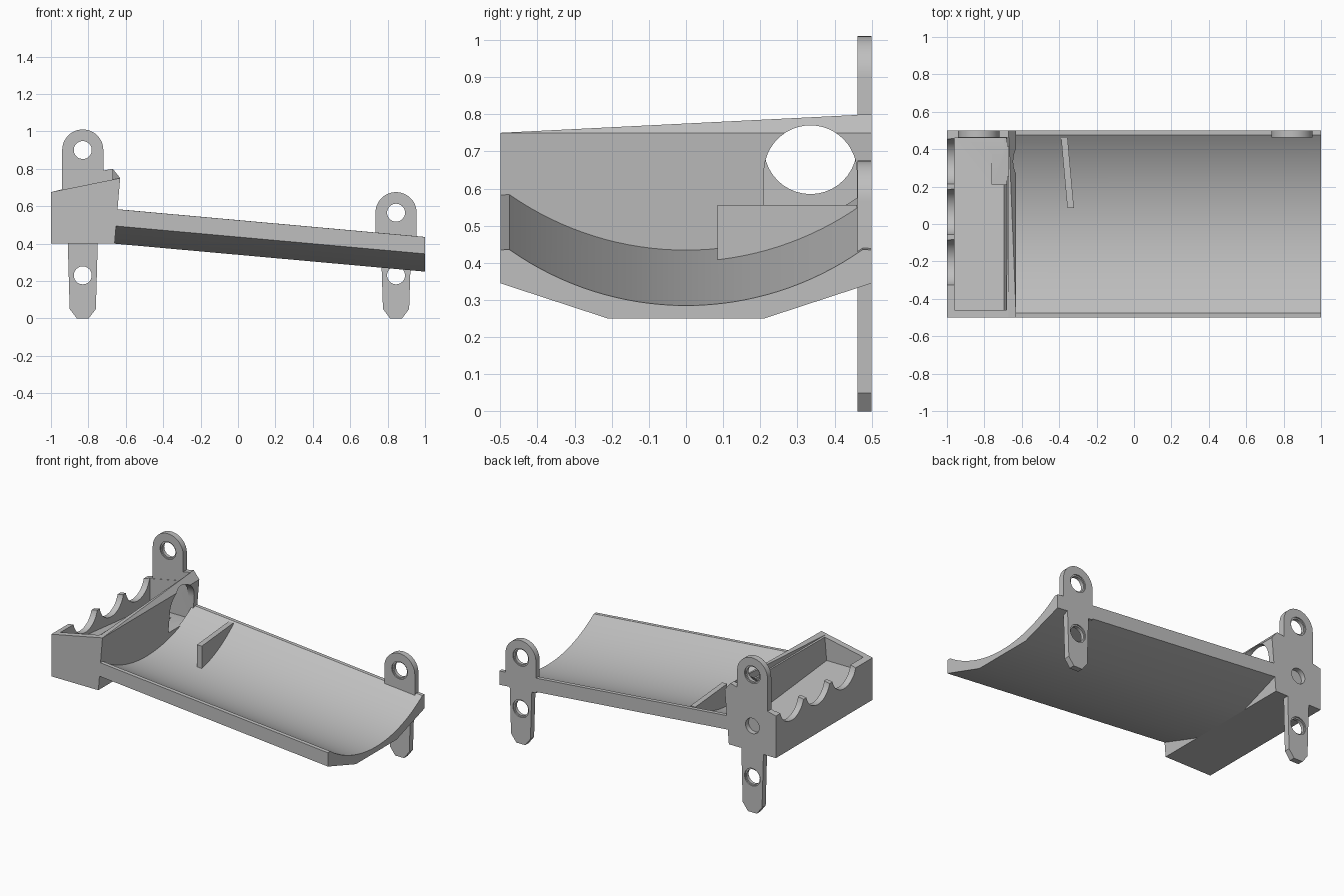
import bpy
import bmesh
import math
from mathutils import Vector

cube = bpy.data.objects.get("Cube")
if cube:
    bpy.data.objects.remove(cube, do_unlink=True)

grey = bpy.data.materials.new("plain_grey")
grey.use_nodes = True
COLOUR = (0.52, 0.52, 0.52, 1)
grey.diffuse_color = COLOUR
grey.node_tree.nodes["Principled BSDF"].inputs["Base Color"].default_value = COLOUR


def finish(name, bm):
    bmesh.ops.recalc_face_normals(bm, faces=bm.faces[:])
    mesh = bpy.data.meshes.new(name)
    bm.to_mesh(mesh)
    bm.free()
    mesh.materials.append(grey)
    obj = bpy.data.objects.new(name, mesh)
    bpy.context.collection.objects.link(obj)
    return obj


def prism(name, profile, axis, start, end):
    """Extrude a profile along x (profile is y, z) or along y (profile is x, z)."""
    bm = bmesh.new()
    place = (lambda a, b: (start, a, b)) if axis == "x" else (lambda a, b: (a, start, b))
    face = bm.faces.new([bm.verts.new(place(a, b)) for a, b in profile])
    moved = bmesh.ops.extrude_face_region(bm, geom=[face])["geom"]
    step = end - start
    shift = Vector((step, 0, 0)) if axis == "x" else Vector((0, step, 0))
    bmesh.ops.translate(bm, vec=shift, verts=[v for v in moved if isinstance(v, bmesh.types.BMVert)])
    return finish(name, bm)


def hull(name, points):
    bm = bmesh.new()
    for p in points:
        bm.verts.new(p)
    bmesh.ops.convex_hull(bm, input=bm.verts[:])
    bmesh.ops.dissolve_limit(bm, angle_limit=0.01, verts=bm.verts[:], edges=bm.edges[:])
    return finish(name, bm)


def arc(cx, cz, r, a0, a1, n):
    angles = [math.radians(a0 + (a1 - a0) * i / n) for i in range(n + 1)]
    return [(cx + r * math.cos(a), cz + r * math.sin(a)) for a in angles]


def disc(cx, cz, r, n=40):
    return arc(cx, cz, r, 0, 360, n)[:-1]


def cut(obj, cutter):
    mod = obj.modifiers.new("cut", "BOOLEAN")
    mod.operation = "DIFFERENCE"
    mod.solver = "EXACT"
    mod.object = cutter
    bpy.context.view_layer.objects.active = obj
    bpy.ops.object.modifier_apply(modifier=mod.name)
    bpy.data.objects.remove(cutter, do_unlink=True)


# Sloping trough: section at the low end, sheared upward towards -x
R = 0.825
half = math.degrees(math.asin(0.475 / R))
section = [(-0.5, 0.435), (-0.5, 0.345), (-0.21, 0.25), (0.21, 0.25), (0.5, 0.345), (0.5, 0.435)]
section += arc(0, 0.285 + R, R, -90 + half, -90 - half, 32)
trough = prism("trough", section, "x", -0.66, 1.0)
for v in trough.data.vertices:
    v.co.z += (1 - v.co.x) * 0.09

# Open box at the high end, with a sloping floor
ends = (-0.5, 0.5)
box = hull("box", [(x, y, z) for y in ends
                   for x, z in ((-1, 0.4), (-0.66, 0.4), (-0.63, 0.75), (-1, 0.675))])
pocket = [(x, y, z) for y, floor in ((-0.46, 0.59), (0.46, 0.5))
          for x, z in ((-0.96, floor), (-0.695, floor), (-0.668, 0.9), (-0.96, 0.9))]
cut(box, hull("pocket_cutter", pocket))

# Three scallops in the outer wall
for i in range(3):
    cut(box, prism("scallop_cutter", disc(0.335 - 0.27 * i, 0.71, 0.125), "x", -1.1, -0.95))

# Raised ridge on the inner wall, growing towards the back
ridge = hull("wall_ridge", [(-0.63, -0.5, 0.75), (-0.67, -0.5, 0.742), (-0.67, -0.5, 0.72), (-0.64, -0.5, 0.72),
                            (-0.63, 0.5, 0.75), (-0.67, 0.5, 0.8), (-0.67, 0.5, 0.72), (-0.64, 0.5, 0.72)])

# Arched outlet from the box into the trough
outlet = arc(0.335, 0.645, 0.125, 0, 180, 24) + [(0.21, 0.505), (0.46, 0.505)]
for part in (box, ridge):
    cut(part, prism("outlet_cutter", outlet, "x", -0.76, -0.55))

# Deflector fin standing in the trough
fin = prism("deflector_fin", [(0.085, 0.555), (0.085, 0.4), (0.3, 0.42), (0.46, 0.53), (0.46, 0.555)],
            "x", -0.39, -0.355)
for v in fin.data.vertices:
    v.co.x += (0.46 - v.co.y) * 0.09


def leg(cx, z):
    """Tapering leg outline, from its upper left corner round to its upper right."""
    left = [(-0.08, z), (-0.07, 0.05), (-0.032, 0)]
    return [(cx + x, h) for x, h in left] + [(cx - x, h) for x, h in reversed(left)]


# Mounting plates on the back, with rounded tabs above and legs below
HIGH, LOW = -0.83, 0.845
high_outline = arc(HIGH, 0.9, 0.11, 0, 180, 24) + [(-0.94, 0.69), (-1, 0.675), (-1, 0.4)]
high_outline += leg(HIGH, 0.4) + [(-0.66, 0.4), (-0.63, 0.75), (-0.67, 0.8), (-0.72, 0.79)]
low_outline = arc(LOW, 0.565, 0.11, 0, 180, 24) + [(LOW - 0.11, 0.36)]
low_outline += leg(LOW, 0.36) + [(LOW + 0.11, 0.36)]
high_mount = prism("high_mount", high_outline, "y", 0.462, 0.5)
low_mount = prism("low_mount", low_outline, "y", 0.462, 0.5)

# Screw holes with a shallow rim on each side; the middle one is blind
for mount, cx, cz in ((high_mount, HIGH, 0.9), (high_mount, HIGH, 0.23),
                      (low_mount, LOW, 0.565), (low_mount, LOW, 0.23)):
    cut(mount, prism("hole_cutter", disc(cx, cz, 0.048), "y", 0.4, 0.6))
    for y0, y1 in ((0.4, 0.47), (0.492, 0.6)):
        cut(mount, prism("rim_cutter", disc(cx, cz, 0.057), "y", y0, y1))
for part in (high_mount, box):
    cut(part, prism("socket_cutter", disc(HIGH, 0.565, 0.05), "y", 0.468, 0.6))

# Smooth curved surfaces, keep edges crisp
for obj in (trough, box, ridge, fin, high_mount, low_mount):
    bpy.ops.object.select_all(action="DESELECT")
    obj.select_set(True)
    bpy.context.view_layer.objects.active = obj
    bpy.ops.object.shade_smooth_by_angle(angle=math.radians(25))
